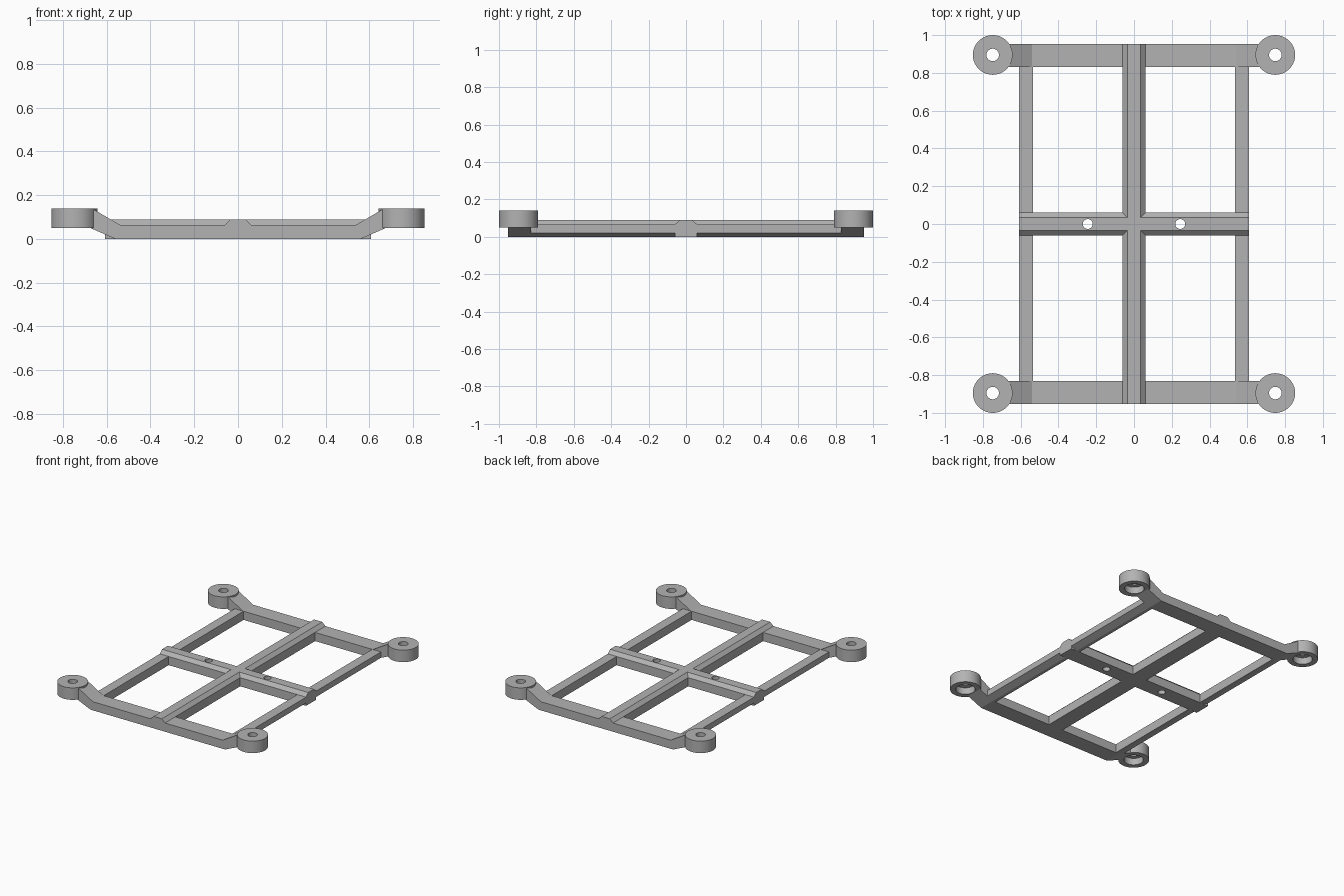
import bpy, bmesh, math

cube = bpy.data.objects.get("Cube")
if cube:
    bpy.data.objects.remove(cube)

# Single grey plastic
grey = bpy.data.materials.new("grey_plastic")
grey.use_nodes = True
colour = (0.45, 0.45, 0.45, 1)
grey.diffuse_color = colour
grey.node_tree.nodes["Principled BSDF"].inputs["Base Color"].default_value = colour


def finish(name, bm):
    bmesh.ops.recalc_face_normals(bm, faces=bm.faces)
    mesh = bpy.data.meshes.new(name)
    bm.to_mesh(mesh)
    bm.free()
    obj = bpy.data.objects.new(name, mesh)
    mesh.materials.append(grey)
    bpy.context.collection.objects.link(obj)
    return obj


def smooth(obj):
    bpy.ops.object.select_all(action='DESELECT')
    obj.select_set(True)
    bpy.context.view_layer.objects.active = obj
    bpy.ops.object.shade_smooth_by_angle(angle=math.radians(30))


def prism(name, profile, start, end, axis="y"):
    """Extrude a (side, height) profile along the x or y axis."""
    bm = bmesh.new()
    place = (lambda s, h, t: (s, t, h)) if axis == "y" else (lambda s, h, t: (t, s, h))
    a, b = [[bm.verts.new(place(s, h, t)) for s, h in profile] for t in (start, end)]
    n = len(profile)
    bm.faces.new(a)
    bm.faces.new(b[::-1])
    for i in range(n):
        j = (i + 1) % n
        bm.faces.new((a[i], a[j], b[j], b[i]))
    return finish(name, bm)


def lathe(name, profile, x, y, steps=64):
    """Spin a closed (radius, height) profile about a vertical axis."""
    bm = bmesh.new()
    rings = []
    for k in range(steps):
        t = math.tau * k / steps
        rings.append([bm.verts.new((x + r * math.cos(t), y + r * math.sin(t), z))
                      for r, z in profile])
    n = len(profile)
    for k in range(steps):
        a, b = rings[k], rings[(k + 1) % steps]
        for i in range(n):
            j = (i + 1) % n
            bm.faces.new((a[i], b[i], b[j], a[j]))
    obj = finish(name, bm)
    smooth(obj)
    return obj


def mirrored(half):
    return half + [(-s, h) for s, h in reversed(half)]


DECK, RIDGE = 0.065, 0.09

# End beams with arms rising to the corners
beam = mirrored([(0.56, 0), (0.675, 0.05), (0.675, 0.14), (0.66, 0.135), (0.54, DECK)])
prism("front_beam", beam, -0.953, -0.83)
prism("back_beam", beam, 0.83, 0.953)

# Side rails
for side, s in (("left", 1), ("right", -1)):
    rail = [(0.535, 0), (0.56, 0), (0.608, 0.021), (0.608, DECK), (0.535, DECK)]
    prism(side + "_rail", [(s * x, z) for x, z in rail], -0.84, 0.84)

# Crossing bars with chamfered tops
ridge = mirrored([(0.06, 0), (0.06, DECK), (0.034, RIDGE)])
prism("centre_spine", ridge, -0.953, 0.953)
cross_bar = prism("cross_bar", ridge, -0.608, 0.608, "x")

# Two screw holes through the cross bar
for x in (-0.245, 0.245):
    bm = bmesh.new()
    bmesh.ops.create_cone(bm, cap_ends=True, segments=32, radius1=0.026,
                          radius2=0.026, depth=0.4)
    bmesh.ops.translate(bm, verts=bm.verts, vec=(x, 0, 0))
    cutter = finish("hole_cutter", bm)
    cutter.hide_render = True
    cut = cross_bar.modifiers.new("screw_hole", 'BOOLEAN')
    cut.operation, cut.solver, cut.object = 'DIFFERENCE', 'EXACT', cutter
    bpy.context.view_layer.objects.active = cross_bar
    bpy.ops.object.modifier_apply(modifier=cut.name)
    bpy.data.objects.remove(cutter)
smooth(cross_bar)

# Corner mounts, counterbored from below
mount = [(0.105, 0.05), (0.105, 0.14), (0.033, 0.14), (0.033, 0.1), (0.066, 0.1), (0.066, 0.05)]
for end, y in (("front", -0.895), ("back", 0.895)):
    for side, x in (("left", 0.748), ("right", -0.748)):
        lathe(f"{end}_{side}_mount", mount, x, y)
